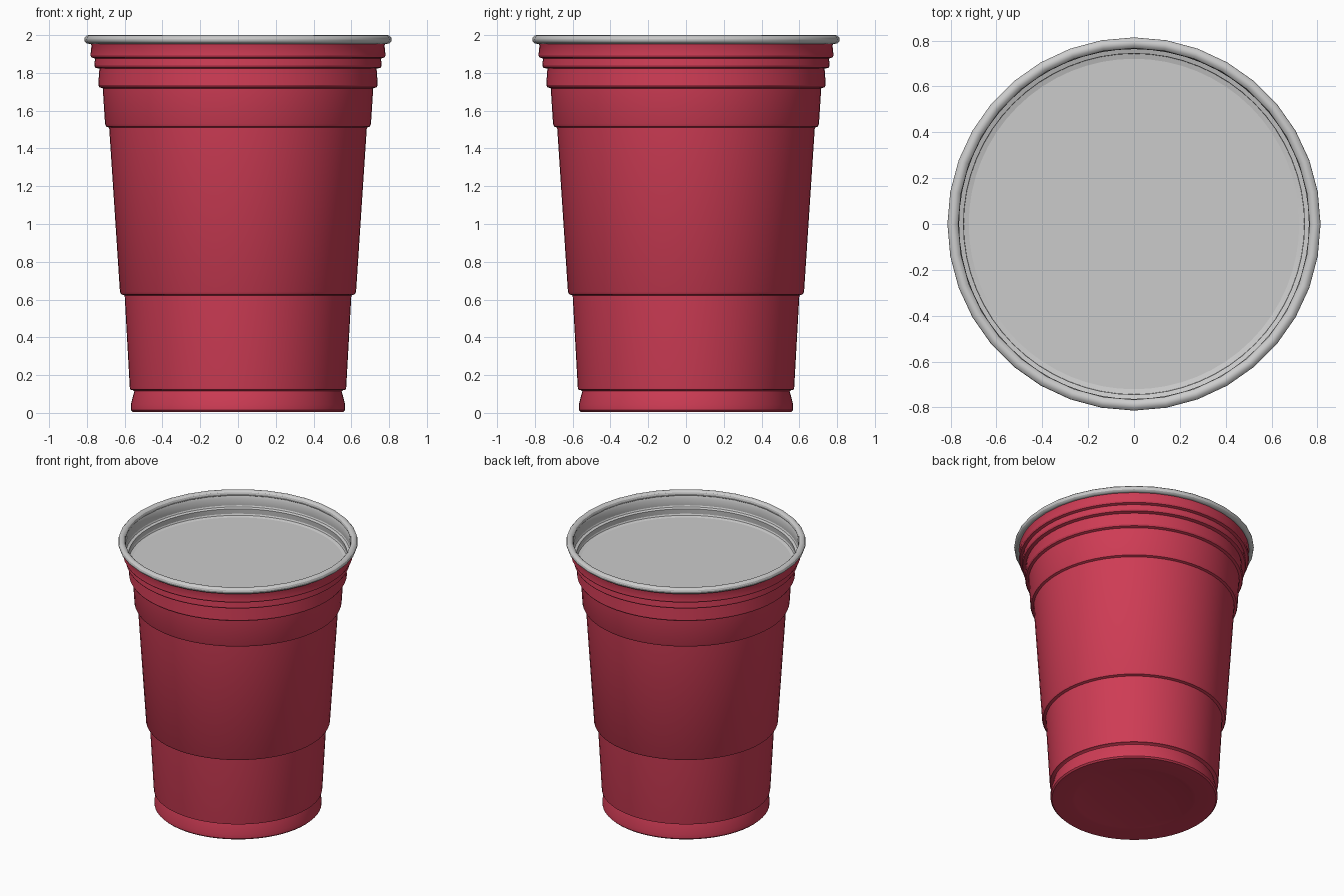
import bpy, bmesh
from math import cos, sin, pi, radians

if "Cube" in bpy.data.objects:
    bpy.data.objects.remove(bpy.data.objects["Cube"])

red = bpy.data.materials.new("red_plastic")
red.diffuse_color = (0.62, 0.045, 0.09, 1)
red.use_nodes = True
red.node_tree.nodes["Principled BSDF"].inputs["Base Color"].default_value = red.diffuse_color


def lathe(name, profile, sides, material=None, closed=False):
    """Spin an (r, z) profile about z; upward profiles face outward."""
    bm = bmesh.new()
    rings = []
    for r, z in profile:
        if r == 0:
            rings.append([bm.verts.new((0, 0, z))] * sides)
        else:
            rings.append([bm.verts.new((r * cos(2 * pi * i / sides), r * sin(2 * pi * i / sides), z))
                          for i in range(sides)])
    pairs = list(zip(rings, rings[1:]))
    if closed:
        pairs.append((rings[-1], rings[0]))
    for a, b in pairs:
        for i in range(sides):
            j = (i + 1) % sides
            bm.faces.new(list(dict.fromkeys((a[i], a[j], b[j], b[i]))))
    mesh = bpy.data.meshes.new(name)
    bm.to_mesh(mesh)
    bm.free()
    obj = bpy.data.objects.new(name, mesh)
    bpy.context.collection.objects.link(obj)
    if material:
        mesh.materials.append(material)
    bpy.ops.object.select_all(action='DESELECT')
    obj.select_set(True)
    bpy.context.view_layer.objects.active = obj
    bpy.ops.object.shade_smooth_by_angle(angle=radians(30))
    return obj


# Stepped wall, bottom to top
wall = [(0.557, 0.005), (0.567, 0.015), (0.567, 0.045), (0.549, 0.115), (0.556, 0.12),
        (0.571, 0.124), (0.573, 0.135), (0.600, 0.622), (0.618, 0.628), (0.625, 0.64),
        (0.682, 1.51), (0.698, 1.516), (0.704, 1.53), (0.716, 1.718), (0.734, 1.724),
        (0.740, 1.735), (0.734, 1.822), (0.756, 1.828), (0.761, 1.838), (0.757, 1.876),
        (0.776, 1.882), (0.781, 1.892), (0.776, 1.945), (0.786, 1.968)]

# Red outside with a recessed base
base = [(0, 0.03), (0.27, 0.03), (0.40, 0.007), (0.42, 0.004)]
lathe("cup_outer_shell", base + wall, 64, red)

# Grey inner lining, parallel to the wall
lining = [(r - 0.013, z) for r, z in reversed(wall[2:])]
lathe("cup_inner_lining", lining + [(0, 0.045)], 64)

# Rolled rim
rim = [(0.79 + 0.024 * cos(2 * pi * k / 12), 1.977 + 0.023 * sin(2 * pi * k / 12)) for k in range(12)]
lathe("rolled_rim", rim, 36, closed=True)

# Flat surface of the contents
lathe("contents_surface", [(0.727, 1.822), (0, 1.822)], 64)
